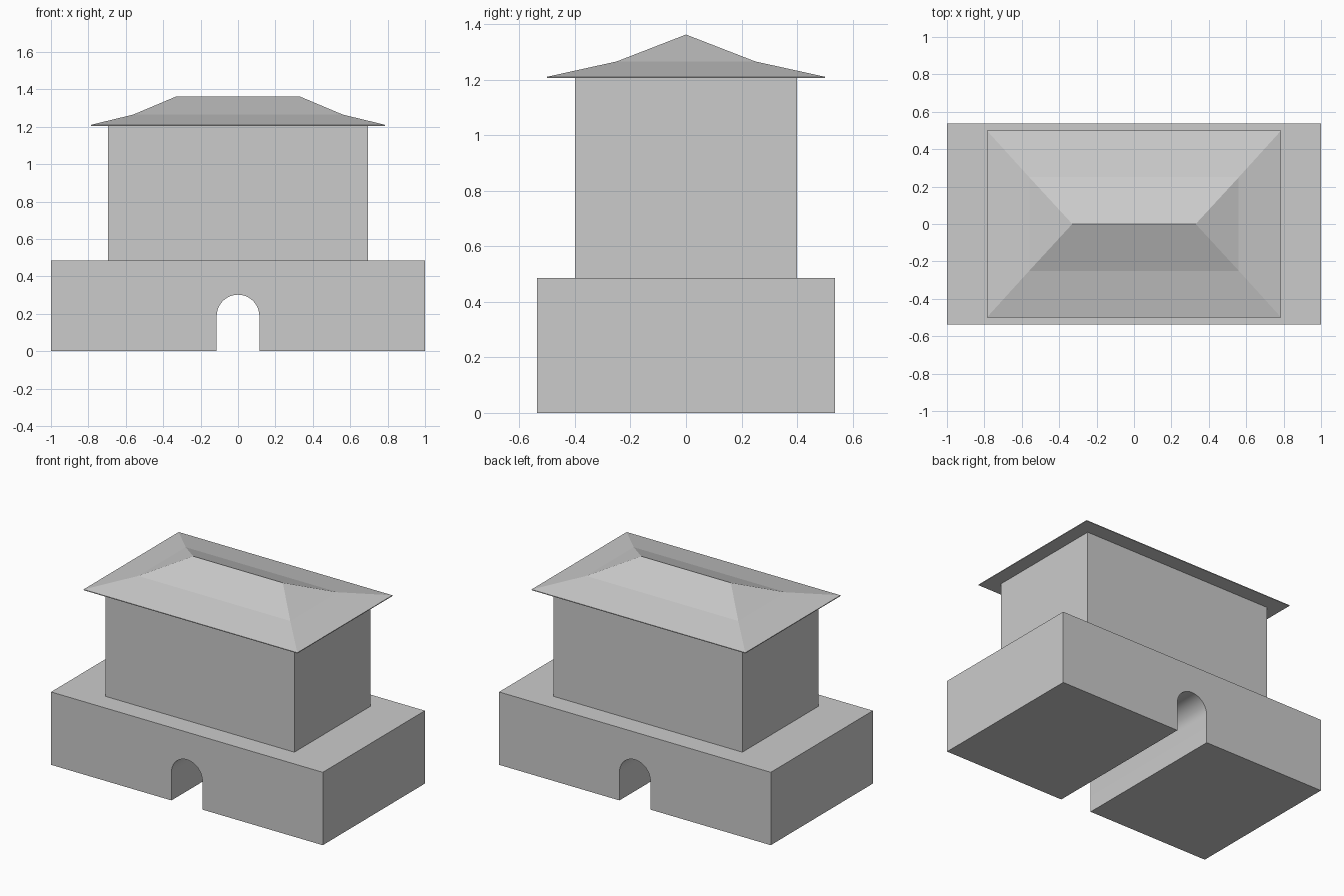
import bpy, bmesh
from math import pi, cos, sin

if "Cube" in bpy.data.objects:
    bpy.data.objects.remove(bpy.data.objects["Cube"])


def make_object(name, bm):
    bmesh.ops.recalc_face_normals(bm, faces=bm.faces)
    mesh = bpy.data.meshes.new(name)
    bm.to_mesh(mesh)
    bm.free()
    obj = bpy.data.objects.new(name, mesh)
    bpy.context.collection.objects.link(obj)
    return obj


def extrude_profile(name, points, half_depth):
    """Extrude an x-z outline along y."""
    bm = bmesh.new()
    face = bm.faces.new([bm.verts.new((x, -half_depth, z)) for x, z in points])
    new = bmesh.ops.extrude_face_region(bm, geom=[face])["geom"]
    verts = [v for v in new if isinstance(v, bmesh.types.BMVert)]
    bmesh.ops.translate(bm, vec=(0, 2 * half_depth, 0), verts=verts)
    return make_object(name, bm)


# Gate base with an arched passage running front to back
BASE_X, BASE_Y, BASE_TOP = 1.0, 0.537, 0.485
ARCH_R, SPRING, STEPS = 0.114, 0.188, 20
arch = [(ARCH_R * cos(pi * i / STEPS), SPRING + ARCH_R * sin(pi * i / STEPS))
        for i in range(STEPS + 1)]
outline = ([(BASE_X, 0), (BASE_X, BASE_TOP), (-BASE_X, BASE_TOP), (-BASE_X, 0),
            (-ARCH_R, 0)] + arch[::-1] + [(ARCH_R, 0)])
base = extrude_profile("gate_base", outline, BASE_Y)
bpy.context.view_layer.objects.active = base
base.select_set(True)
bpy.ops.object.shade_smooth_by_angle(angle=pi / 6)

# Upper hall
HALL_X, HALL_TOP = 0.695, 1.207
extrude_profile("upper_hall", [(-HALL_X, BASE_TOP), (HALL_X, BASE_TOP),
                               (HALL_X, HALL_TOP), (-HALL_X, HALL_TOP)], 0.40)

# Flared hip roof: stacked rectangles closing to a ridge (half x, half y, z)
bm = bmesh.new()
rings = []
for hx, hy, z in [(0.787, 0.5, 1.205), (0.787, 0.5, 1.21), (0.56, 0.25, 1.265)]:
    rings.append([bm.verts.new((sx * hx, sy * hy, z))
                  for sx, sy in [(-1, -1), (1, -1), (1, 1), (-1, 1)]])
bm.faces.new(rings[0])
for low, high in zip(rings, rings[1:]):
    for i in range(4):
        j = (i + 1) % 4
        bm.faces.new([low[i], low[j], high[j], high[i]])
left, right = [bm.verts.new((x, 0, 1.362)) for x in (-0.33, 0.33)]
a, b, c, d = rings[-1]
for face in ([a, b, right, left], [c, d, left, right], [b, c, right], [d, a, left]):
    bm.faces.new(face)
make_object("hip_roof", bm)
